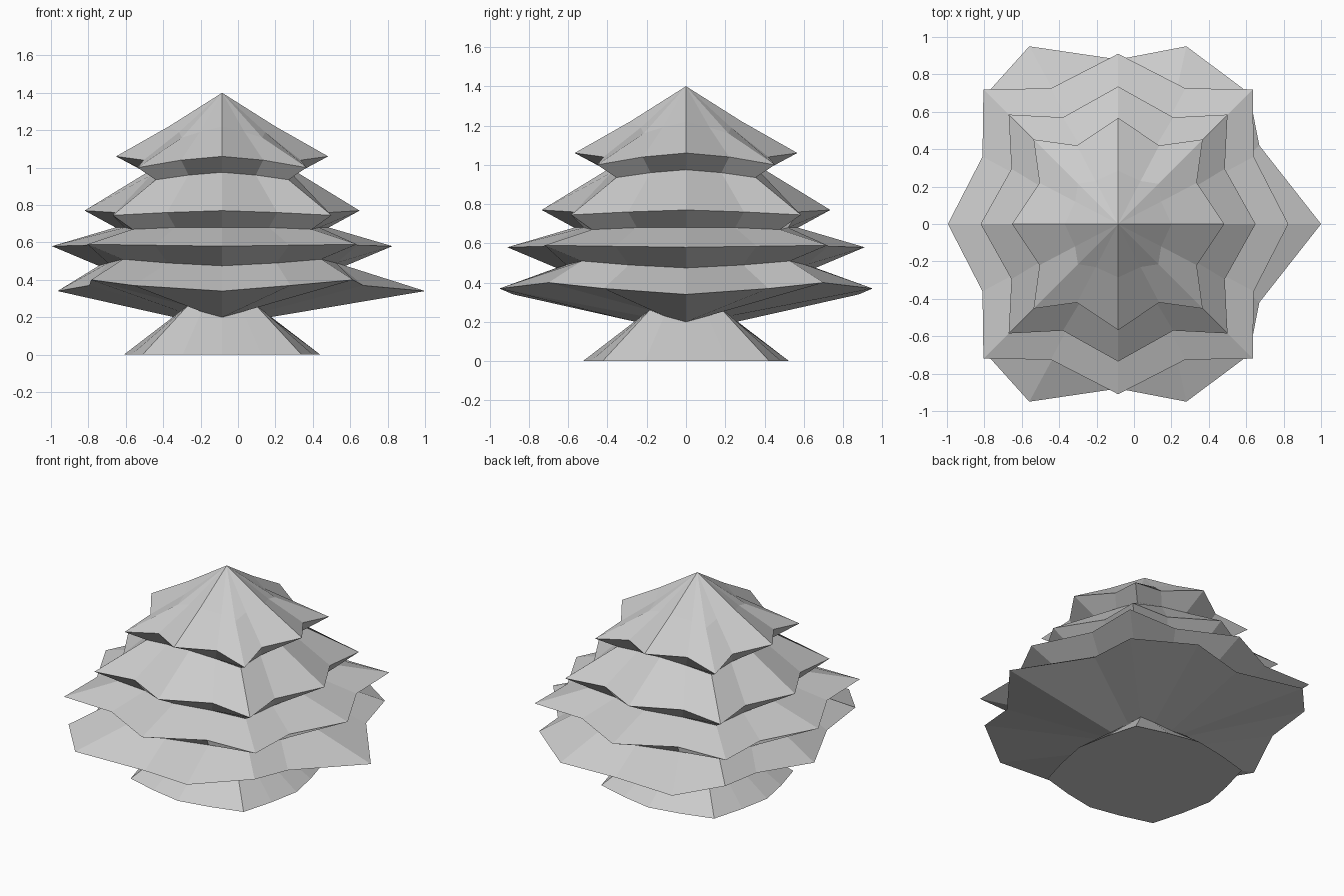
import bpy, bmesh

if "Cube" in bpy.data.objects:
    bpy.data.objects.remove(bpy.data.objects["Cube"])

CX = -0.085  # trunk axis


def mirror_y(half):
    # half ring from +x to -x (9 points, y >= 0) -> full ring of 16
    return half + [(x, -y, z) for x, y, z in half[-2:0:-1]]


def star(card, inner, diag, z):
    # eight-fold ring: cardinal tips, notches between, diagonal corners
    a, b = inner
    zc, zi, zd = z
    q = [(card, 0, zc), (b, a, zi), (diag, diag, zd), (a, b, zi)]
    half = q + [(0, card, zc)] + [(-x, y, h) for x, y, h in reversed(q)]
    return mirror_y(half)


def loft(name, rings, apex=None, base=False):
    bm = bmesh.new()
    vr = [[bm.verts.new((x + CX, y, z)) for x, y, z in r] for r in rings]
    n = 16
    for lo, hi in zip(vr, vr[1:]):
        for i in range(n):
            j = (i + 1) % n
            bm.faces.new((lo[i], lo[j], hi[j], hi[i]))
    if apex is not None:
        top = bm.verts.new((CX, 0, apex))
        for i in range(n):
            bm.faces.new((vr[-1][i], vr[-1][(i + 1) % n], top))
    if base:
        bm.faces.new(list(reversed(vr[0])))
    me = bpy.data.meshes.new(name)
    bm.to_mesh(me)
    bm.free()
    ob = bpy.data.objects.new(name, me)
    bpy.context.collection.objects.link(ob)


# valleys between the branch tiers
foot = star(0.525, (0.21, 0.485), 0.425, (0, 0, 0))
neck = star(0.255, (0.11, 0.225), 0.185, (0.20, 0.23, 0.26))
valley1 = star(0.66, (0.29, 0.61), 0.53, (0.475, 0.49, 0.51))
valley2 = star(0.57, (0.25, 0.52), 0.48, (0.68, 0.68, 0.67))
valley3 = star(0.40, (0.18, 0.38), 0.355, (0.975, 0.96, 0.935))

# branch tips
tips1 = mirror_y([(1.085, 0, 0.34), (0.755, 0.42, 0.37), (0.70, 0.70, 0.40),
                  (0.365, 0.95, 0.37), (0, 0.88, 0.34), (-0.475, 0.95, 0.37),
                  (-0.70, 0.70, 0.40), (-0.71, 0.38, 0.37), (-0.88, 0, 0.34)])
tips2 = star(0.91, (0.36, 0.725), 0.72, (0.58, 0.585, 0.59))
tips3 = star(0.735, (0.295, 0.57), 0.585, (0.77, 0.76, 0.745))
tips4 = star(0.567, (0.22, 0.42), 0.452, (1.06, 1.04, 1.00))
crown = star(0.285, (0.12, 0.23), 0.215, (1.22, 1.19, 1.16))

loft("trunk", [foot, neck], base=True)
loft("bottom_branches", [neck, tips1, valley1])
loft("lower_branches", [valley1, tips2, valley2])
loft("upper_branches", [valley2, tips3, valley3])
loft("top_branches", [valley3, tips4, crown], apex=1.40)
